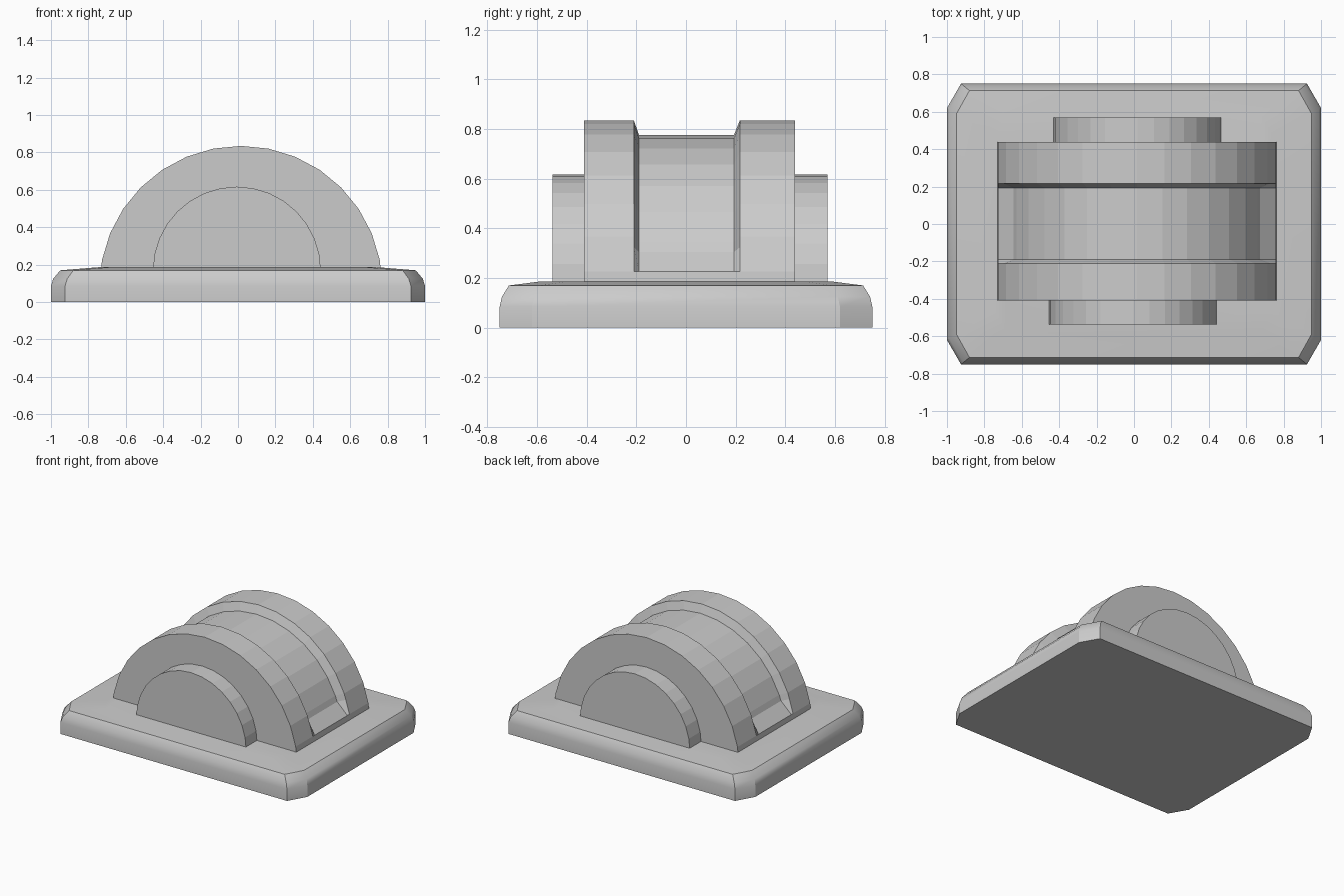
import bpy, bmesh
from math import sin, cos, radians

if "Cube" in bpy.data.objects:
    bpy.data.objects.remove(bpy.data.objects["Cube"])


def loft(name, rings):
    """Join equal-length closed rings of points with quads and cap both ends."""
    bm = bmesh.new()
    vs = [[bm.verts.new(p) for p in ring] for ring in rings]
    n = len(rings[0])
    for a, b in zip(vs, vs[1:]):
        for i in range(n):
            j = (i + 1) % n
            bm.faces.new((a[i], a[j], b[j], b[i]))
    bm.faces.new(vs[0])
    bm.faces.new(vs[-1])
    bmesh.ops.recalc_face_normals(bm, faces=bm.faces)
    me = bpy.data.meshes.new(name)
    bm.to_mesh(me)
    bm.free()
    ob = bpy.data.objects.new(name, me)
    bpy.context.collection.objects.link(ob)
    return ob


def octagon(x, y, cx, cy, z):
    q = [(x, y - cy), (x - cx, y), (cx - x, y), (-x, y - cy)]
    return [(a, b, z) for a, b in q + [(-a, -b) for a, b in q]]


# Base slab: rounded upper rim and slightly crowned top
base = loft("base_plate", [
    octagon(1.0, 0.75, 0.075, 0.13, 0.0),
    octagon(1.0, 0.75, 0.075, 0.13, 0.085),
    octagon(0.988, 0.741, 0.075, 0.13, 0.125),
    octagon(0.95, 0.713, 0.07, 0.125, 0.17),
    octagon(0.74, 0.58, 0.06, 0.11, 0.187),
])
bpy.context.view_layer.objects.active = base
base.select_set(True)
bpy.ops.object.shade_smooth_by_angle(angle=radians(25))
base.select_set(False)

STEP = 11.25  # 32-sided drums


def arc(cx, cz, r, y):
    return [(cx + r * sin(radians(STEP * k)), y, cz + r * cos(radians(STEP * k)))
            for k in range(-8, 9)]


# Main half drum with a sunken channel whose floor rises out at both ends
CX, CZ, R, R_IN = 0.0155, 0.078, 0.757, 0.697
END = 71.0


def drum_ring(y, sunk=False):
    outer = arc(CX, CZ, R, y)
    mid = arc(CX, CZ, R_IN, y)[2:-2] if sunk else outer[2:-2]

    def end_point(a, b, s):
        if sunk:
            t = radians(END)
            return (CX + s * R_IN * sin(t), y, CZ + R_IN * cos(t))
        f = (78.75 - END) / STEP
        return tuple(p + (q - p) * f for p, q in zip(a, b))

    return (outer[:2] + [end_point(outer[1], outer[2], -1)] + mid
            + [end_point(outer[-2], outer[-3], 1)] + outer[-2:])


loft("grooved_half_drum", [
    drum_ring(-0.41), drum_ring(-0.21), drum_ring(-0.189, True),
    drum_ring(0.193, True), drum_ring(0.217), drum_ring(0.438),
])

# Smaller half discs on the front and back of the drum
for name, cx, y0, y1 in (("front_hub", -0.006, -0.538, -0.39),
                         ("back_hub", 0.018, 0.42, 0.57)):
    loft(name, [arc(cx, 0.168, 0.449, y0), arc(cx, 0.168, 0.449, y1)])
